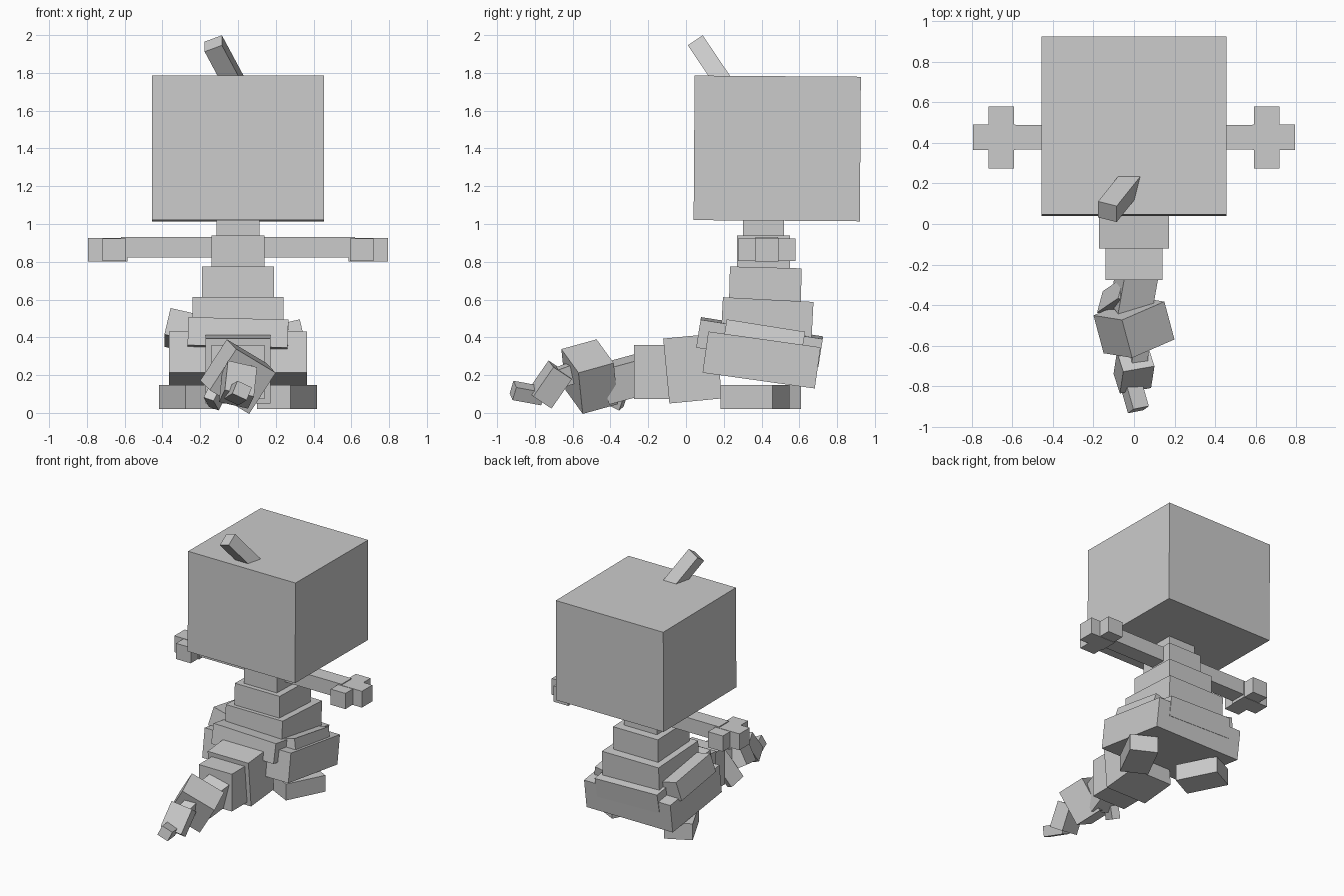
import bpy
from math import radians
from mathutils import Matrix

default_cube = bpy.data.objects.get("Cube")
if default_cube:
    bpy.data.objects.remove(default_cube, do_unlink=True)

shade = (.6, .6, .6, 1)
grey = bpy.data.materials.new("plain_grey")
grey.use_nodes = True
grey.diffuse_color = shade
grey.node_tree.nodes["Principled BSDF"].inputs["Base Color"].default_value = shade


def spin(degrees, axis):
    return Matrix.Rotation(radians(degrees), 4, axis)


def box(name, wide, deep, tall, x=0, y=0, z=0, pitch=0, roll=0, yaw=0):
    """Flat-sided block, rolled about y, then pitched about x, then yawed about z."""
    bpy.ops.mesh.primitive_cube_add(size=1)
    block = bpy.context.object
    block.name = name
    turn = spin(yaw, 'Z') @ spin(pitch, 'X') @ spin(roll, 'Y')
    scale = Matrix.Diagonal((wide, deep, tall, 1))
    block.matrix_world = Matrix.Translation((x, y, z)) @ turn @ scale
    block.data.materials.append(grey)


# Head with its leaning stalk
box("head", wide=.91, deep=.88, tall=.765, y=.483, z=1.4, pitch=-.4)
box("stalk", wide=.1, deep=.095, tall=.3, x=-.07, y=.137, z=1.842, pitch=34, roll=-24)

# Neck and torso tiers, each wider than the one above
body_y = .41
box("neck", wide=.225, deep=.215, tall=.15, y=body_y, z=.97)
for tier, name in enumerate(("chest", "waist", "hips")):
    spread = .1 * tier
    box(name, wide=.28 + spread, deep=.28 + spread, tall=.2,
        y=body_y + spread / 10, z=.84 - .17 * tier, pitch=-1.5 * tier)
box("belt", wide=.53, deep=.655, tall=.15, y=.39, z=.375, pitch=-9, roll=1.5)
box("pelvis", wide=.73, deep=.6, tall=.22, y=.4, z=.28, pitch=-8)

# Paired arms, hands, feet and hip flaps; the right side sits slightly higher and further back
for word, side, shift in (("left", 1, 0), ("right", -1, .06)):
    hand = dict(y=.427, z=.863)
    box(word + "_arm", wide=.5, deep=.12, tall=.11, x=side * .37, y=.427, z=.877)
    box(word + "_palm", wide=.21, deep=.125, tall=.125, x=side * .69, **hand)
    box(word + "_fingers", wide=.125, deep=.305, tall=.12, x=side * .655, **hand)
    box(word + "_foot", wide=.2, deep=.31, tall=.125,
        x=side * .26, y=.365 + shift, z=.084, yaw=-27 * side)
    box(word + "_flap", wide=.13, deep=.42, tall=.145,
        x=side * (.28 + shift / 2), y=body_y, z=.378 + shift, pitch=-9, roll=-13 * side)

# Chain of blocks stretching forward along the ground
box("trunk_base", wide=.345, deep=.28, tall=.345, y=.035, z=.235, pitch=5.5)
box("trunk_second", wide=.28, deep=.22, tall=.285, y=-.165, z=.217)
box("trunk_joint", wide=.17, deep=.2, tall=.19, y=-.33, z=.18, pitch=15, roll=15, yaw=-10)
box("trunk_fin", wide=.06, deep=.12, tall=.24, x=-.09, y=-.36, z=.15, pitch=-25, roll=20, yaw=-15)
box("trunk_block", wide=.26, deep=.2, tall=.26, y=-.51, z=.192, pitch=15, roll=30, yaw=15)
box("trunk_link", wide=.08, deep=.14, tall=.1, x=.02, y=-.635, z=.2, pitch=20, roll=15, yaw=-5)
box("trunk_knuckle", wide=.16, deep=.12, tall=.19, y=-.72, z=.15, pitch=-32, roll=15, yaw=18)
box("trunk_tip", wide=.085, deep=.16, tall=.075, y=-.84, z=.105, pitch=-10, roll=25, yaw=16)
